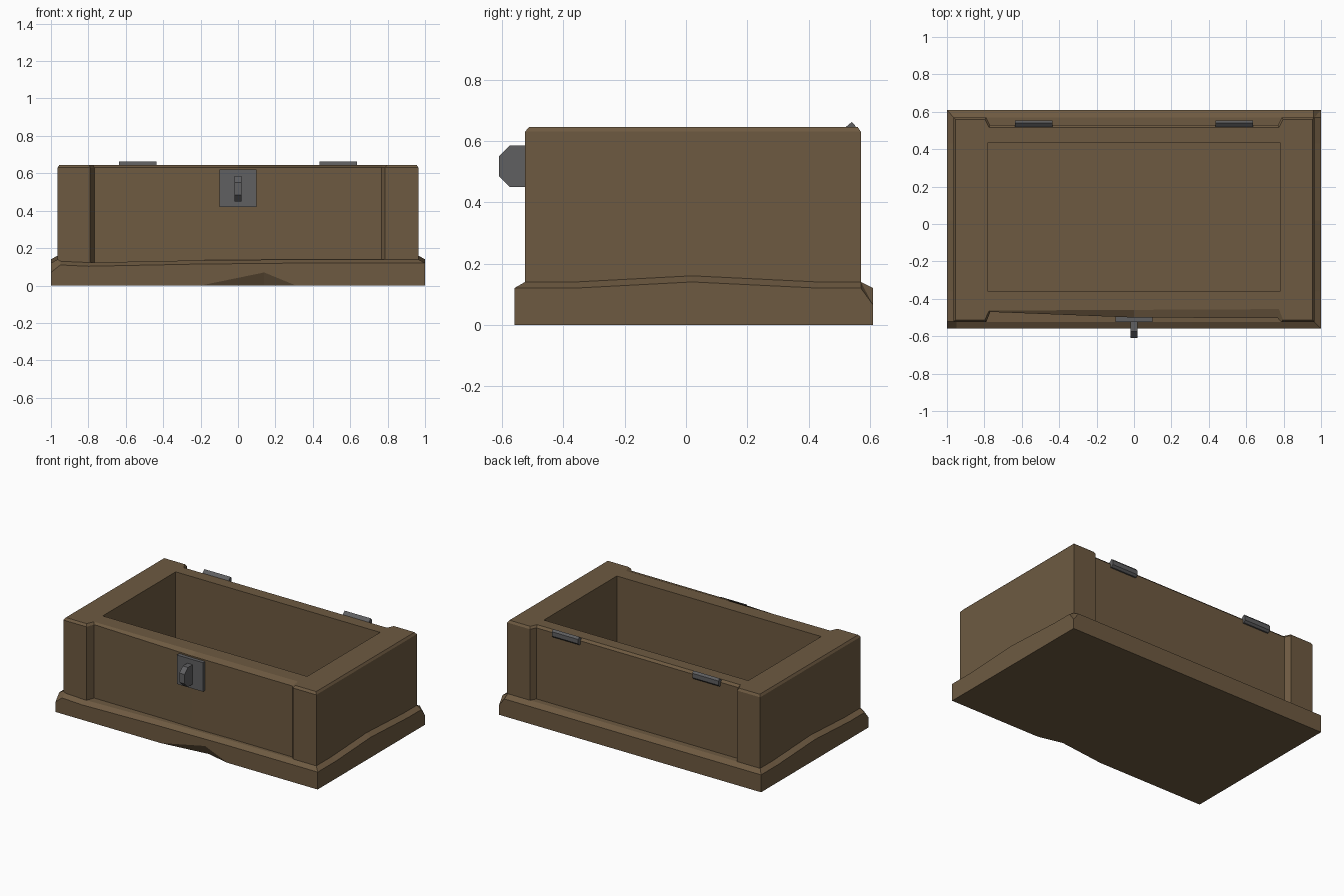
import bpy, bmesh

if "Cube" in bpy.data.objects:
    bpy.data.objects.remove(bpy.data.objects["Cube"])


def material(name, rgb):
    m = bpy.data.materials.new(name)
    m.diffuse_color = (*rgb, 1)
    m.use_nodes = True
    m.node_tree.nodes["Principled BSDF"].inputs["Base Color"].default_value = m.diffuse_color
    return m


WOOD = material("brown wood", (0.155, 0.102, 0.053))
METAL = material("grey metal", (0.115, 0.115, 0.12))


def finish(bm, name, mat):
    bmesh.ops.remove_doubles(bm, verts=bm.verts[:], dist=0.0005)
    bmesh.ops.recalc_face_normals(bm, faces=bm.faces[:])
    mesh = bpy.data.meshes.new(name)
    bm.to_mesh(mesh)
    bm.free()
    mesh.materials.append(mat)
    ob = bpy.data.objects.new(name, mesh)
    bpy.context.collection.objects.link(ob)
    return ob


def loft(bm, rings):
    """Join successive closed rings of points with quads; return vertex rings."""
    vr = [[bm.verts.new(p) for p in r] for r in rings]
    for a, b in zip(vr, vr[1:]):
        for i in range(len(a)):
            j = (i + 1) % len(a)
            bm.faces.new((a[i], a[j], b[j], b[i]))
    return vr


def prism(name, profile, x0, x1, mat):
    """Extrude a (y, z) profile along x."""
    bm = bmesh.new()
    vr = loft(bm, [[(x, y, z) for y, z in profile] for x in (x0, x1)])
    for r in vr:
        bm.faces.new(r)
    return finish(bm, name, mat)


def clamp(v, lo, hi):
    return max(lo, min(hi, v))


# Worn plinth: outline points with the height of the outer edge
outline = [(-1, -.56, .07), (-.95, -.56, .11), (-.8, -.56, .103), (-.2, -.56, .115),
           (.14, -.56, .118), (.31, -.56, .12), (1, -.56, .12),
           (1, -.36, .12), (1, .02, .14), (1, .43, .12), (1, .57, .12),
           (1, .61, .065), (.96, .61, .12),
           (-1, .61, .12), (-1, .43, .12), (-1, .02, .14), (-1, -.36, .12), (-1, -.52, .12)]
CHIP = 4  # point where the lower front edge is chipped
bottom = [(x, -.52 if i == CHIP else y, 0) for i, (x, y, h) in enumerate(outline)]
lower = [(x, y, .07 if i == CHIP else 0) for i, (x, y, h) in enumerate(outline)]
upper = list(outline)
lip = [(clamp(x, -.965, .965), clamp(y, -.525, .57), (h if h > .1 else .12) + .02)
       for x, y, h in outline]
ledge = [(clamp(x, -.9, .9), clamp(y, -.43, .49), z) for x, y, z in lip]
bm = bmesh.new()
rings = loft(bm, [bottom, lower, upper, lip, ledge])
bm.faces.new(rings[0])
finish(bm, "plinth", WOOD)

# Hollow body: corner posts with recessed front and back panels
plan = [(-.965, -.525), (-.79, -.525), (-.768, -.47), (0, -.5), (.768, -.503),
        (.787, -.525), (.965, -.525), (.965, .57), (.79, .57), (.77, .53),
        (-.77, .53), (-.79, .57), (-.965, .57)]
rim = [(-.955, -.512), (-.797, -.512), (-.775, -.463), (0, -.459), (.775, -.455),
       (.797, -.512), (.955, -.512), (.955, .56), (.797, .56), (.775, .515),
       (-.775, .515), (-.797, .56), (-.955, .56)]
bm = bmesh.new()
outer = loft(bm, [[(x, y, .1) for x, y in plan],
                  [(x, y, .63) for x, y in plan],
                  [(x, y, .645) for x, y in rim]])
bm.faces.new(outer[0])
hole = [(-.78, -.36), (.78, -.36), (.78, .435), (-.78, .435)]
inner = loft(bm, [[(x, y, z) for x, y in hole] for z in (.645, .14)])
bm.faces.new(inner[1])
edges = []
for r in (outer[2], inner[0]):
    edges += [bm.edges.get((r[i - 1], r[i])) for i in range(len(r))]
bmesh.ops.triangle_fill(bm, use_beauty=True, edges=edges, normal=(0, 0, 1))
finish(bm, "body", WOOD)

# Lock plate and latch on the front
prism("lock_plate", [(-.49, .42), (-.524, .42), (-.524, .62), (-.49, .62)], -.1, .1, METAL)
prism("latch", [(-.52, .45), (-.575, .45), (-.61, .485), (-.61, .55),
                (-.575, .585), (-.52, .585)], -.02, .02, METAL)

# Hinges on the back
for side, x in (("left", -.535), ("right", .535)):
    prism("hinge_" + side, [(.515, .605), (.515, .64), (.541, .662), (.553, .648),
                            (.553, .618), (.54, .605)], x - .1, x + .1, METAL)
